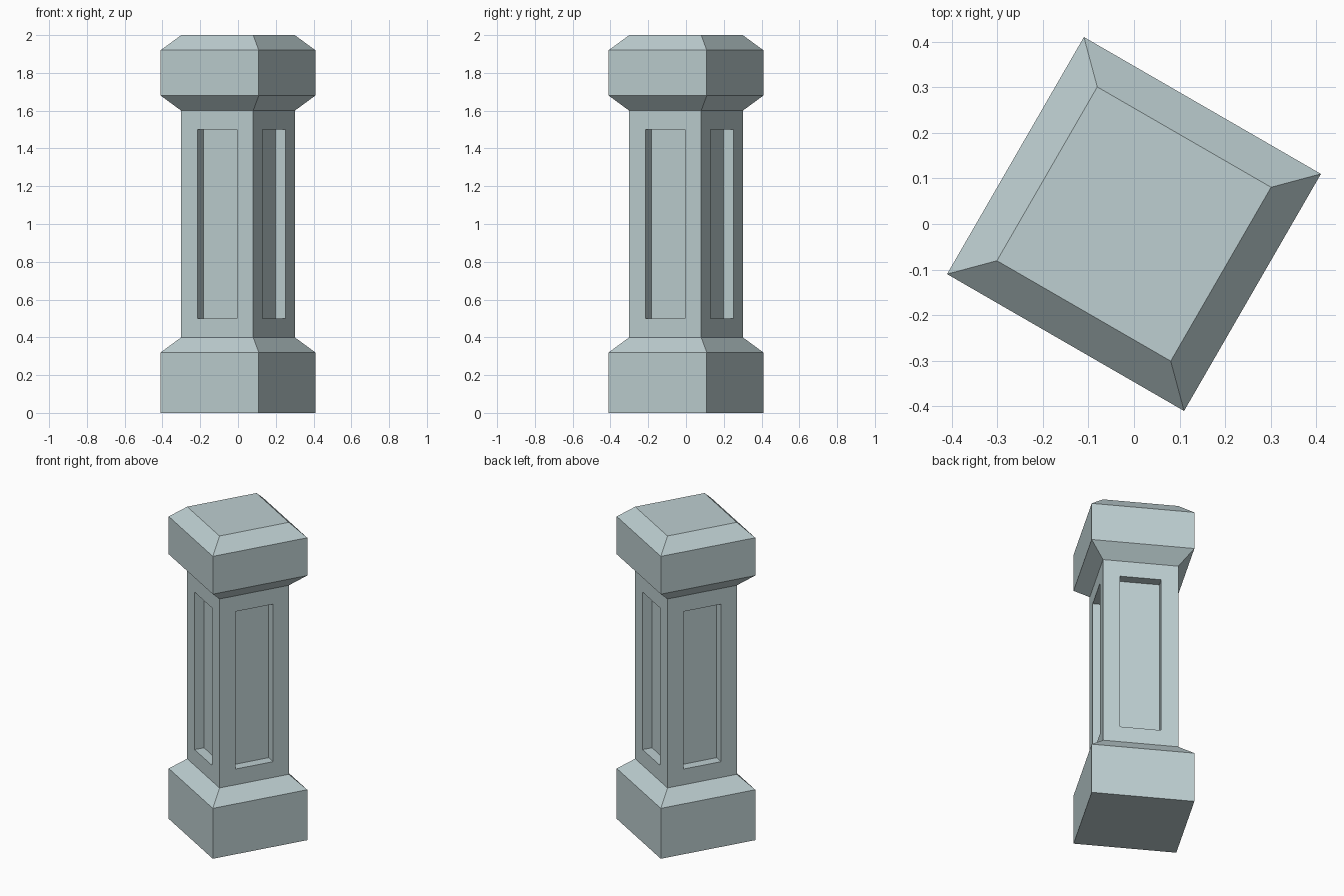
import bpy, bmesh, math

if "Cube" in bpy.data.objects:
    bpy.data.objects.remove(bpy.data.objects["Cube"])

stone = bpy.data.materials.new("pale grey stone")
stone.diffuse_color = (0.51, 0.62, 0.635, 1)
stone.use_nodes = True
stone.node_tree.nodes["Principled BSDF"].inputs["Base Color"].default_value = stone.diffuse_color

# Square pillar outline: (half width, height), from plinth to cap
profile = [(0.30, 0.0), (0.30, 0.32), (0.22, 0.40), (0.22, 1.60),
           (0.30, 1.68), (0.30, 1.92), (0.22, 2.0)]
turn = math.radians(-30)

bm = bmesh.new()
rings = []
for half, z in profile:
    r = half * math.sqrt(2)
    angles = [turn + math.pi / 4 + i * math.pi / 2 for i in range(4)]
    rings.append([bm.verts.new((r * math.cos(a), r * math.sin(a), z)) for a in angles])

# Side walls, keeping the four shaft faces for the panels
shaft = []
for k in range(len(rings) - 1):
    low, high = rings[k], rings[k + 1]
    for i in range(4):
        j = (i + 1) % 4
        face = bm.faces.new((low[i], low[j], high[j], high[i]))
        if k == 2:
            shaft.append(face)

# Underside and top
bm.faces.new(rings[0][::-1])
bm.faces.new(rings[-1])
bm.normal_update()

# Recessed panel on each side of the shaft
bmesh.ops.inset_individual(bm, faces=shaft, thickness=0.10, use_even_offset=True)
bm.normal_update()
for face in shaft:
    inward = face.normal * -0.06
    floor = bmesh.ops.extrude_discrete_faces(bm, faces=[face])["faces"][0]
    bmesh.ops.translate(bm, verts=floor.verts, vec=inward)

bmesh.ops.recalc_face_normals(bm, faces=bm.faces)
mesh = bpy.data.meshes.new("pillar")
bm.to_mesh(mesh)
bm.free()
mesh.materials.append(stone)
bpy.context.collection.objects.link(bpy.data.objects.new("pillar", mesh))
